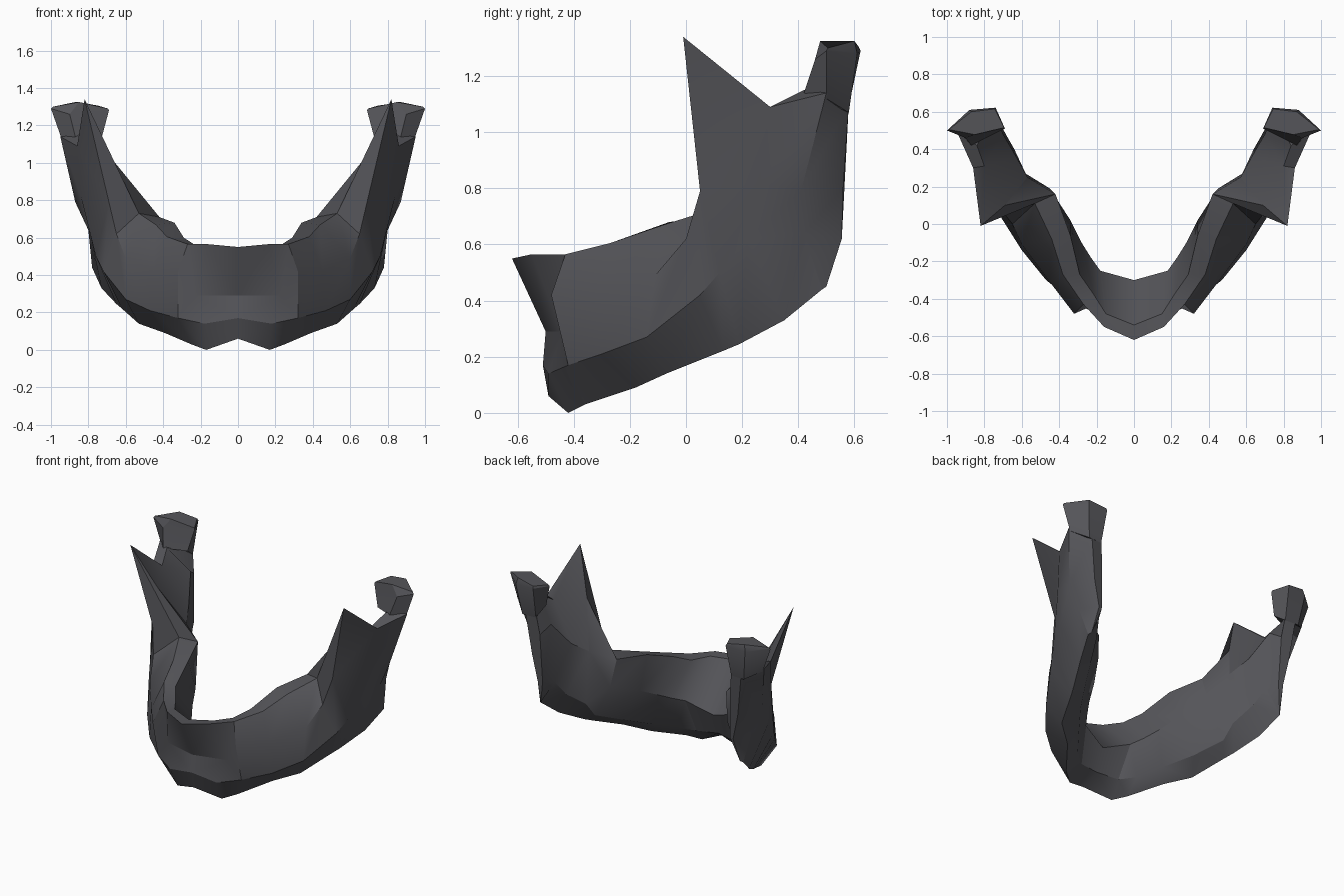
import bpy, bmesh, math

if "Cube" in bpy.data.objects:
    bpy.data.objects.remove(bpy.data.objects["Cube"], do_unlink=True)

mat = bpy.data.materials.new("charcoal_grey")
mat.use_nodes = True
colour = (0.09, 0.09, 0.10, 1)
mat.diffuse_color = colour
bsdf = next(n for n in mat.node_tree.nodes if n.type == 'BSDF_PRINCIPLED')
bsdf.inputs["Base Color"].default_value = colour
bsdf.inputs["Roughness"].default_value = 0.8


def loft(name, sections, cap_start):
    """Skin a row of cross-sections and mirror the half to the other side."""
    bm = bmesh.new()
    rings = [[bm.verts.new(p) for p in s] for s in sections]
    n = len(rings[0])
    for a, b in zip(rings, rings[1:]):
        for i in range(n):
            j = (i + 1) % n
            bm.faces.new((a[i], a[j], b[j], b[i]))
    bm.faces.new(rings[-1])
    if cap_start:
        bm.faces.new(rings[0])
    bmesh.ops.recalc_face_normals(bm, faces=bm.faces)
    mesh = bpy.data.meshes.new(name)
    bm.to_mesh(mesh)
    bm.free()
    mesh.materials.append(mat)
    obj = bpy.data.objects.new(name, mesh)
    bpy.context.collection.objects.link(obj)
    mirror = obj.modifiers.new("mirror", 'MIRROR')
    mirror.use_clip = True
    mirror.merge_threshold = 0.001
    bpy.ops.object.select_all(action='DESELECT')
    obj.select_set(True)
    bpy.context.view_layer.objects.active = obj
    bpy.ops.object.shade_smooth_by_angle(angle=math.radians(30))
    return obj


# Each section runs: bottom, outer low edge, outer middle, outer crest,
# inner crest, inner middle, inner low edge.

# Chin and tooth-bearing arch, from the midline backwards
arch = [
    [(0, -.49, .06), (0, -.51, .17), (0, -.50, .29), (0, -.62, .55),
     (0, -.54, .55), (0, -.30, .26), (0, -.36, .11)],
    [(.17, -.42, 0), (.18, -.49, .14), (.23, -.44, .29), (.16, -.55, .565),
     (.15, -.48, .56), (.18, -.25, .33), (.15, -.33, .10)],
    [(.25, -.36, .03), (.32, -.42, .17), (.32, -.48, .42), (.27, -.43, .565),
     (.22, -.37, .555), (.23, -.18, .36), (.24, -.26, .12)],
    [(.39, -.18, .09), (.47, -.30, .21), (.45, -.31, .42), (.38, -.27, .605),
     (.29, -.27, .60), (.28, -.10, .40), (.34, -.13, .17)],
    [(.53, -.07, .14), (.60, -.14, .27), (.60, -.11, .49), (.44, -.08, .67),
     (.34, -.06, .68), (.34, .02, .46), (.46, .03, .23)],
    [(.62, .13, .22), (.72, .05, .42), (.65, 0, .62), (.53, .11, .73),
     (.42, .16, .71), (.45, .19, .52), (.56, .20, .30)],
]

# Upright branch: front spike, notch, neck and rear border
branch = [
    [(.65, .19, .245), (.76, .12, .50), (.69, .05, .79), (.82, -.01, 1.34),
     (.69, .10, 1.04), (.57, .25, .76), (.58, .27, .40)],
    [(.73, .35, .33), (.79, .22, .62), (.84, .26, .82), (.86, .30, 1.09),
     (.80, .31, 1.08), (.63, .36, .84), (.64, .40, .50)],
    [(.78, .485, .44), (.80, .42, .64), (.87, .41, .79), (.95, .50, 1.14),
     (.84, .42, 1.15), (.70, .48, 1.00), (.68, .47, .60)],
    [(.765, .50, .45), (.75, .555, .62), (.79, .56, .80), (.83, .58, 1.10),
     (.75, .575, 1.10), (.73, .56, .95), (.72, .545, .62)],
]

loft("jaw_bone", arch + branch, cap_start=False)

# Joint knob on top of each branch, flaring sideways
knob = [
    [(.94, .50, 1.12), (.87, .42, 1.14), (.73, .49, 1.13),
     (.75, .575, 1.07), (.85, .58, 1.07)],
    [(1.0, .50, 1.29), (.90, .46, 1.26), (.69, .51, 1.28),
     (.74, .622, 1.29), (.88, .61, 1.28)],
    [(.99, .505, 1.30), (.85, .478, 1.325), (.695, .515, 1.29),
     (.745, .615, 1.305), (.87, .60, 1.325)],
]
loft("joint_knob", knob, cap_start=True)
